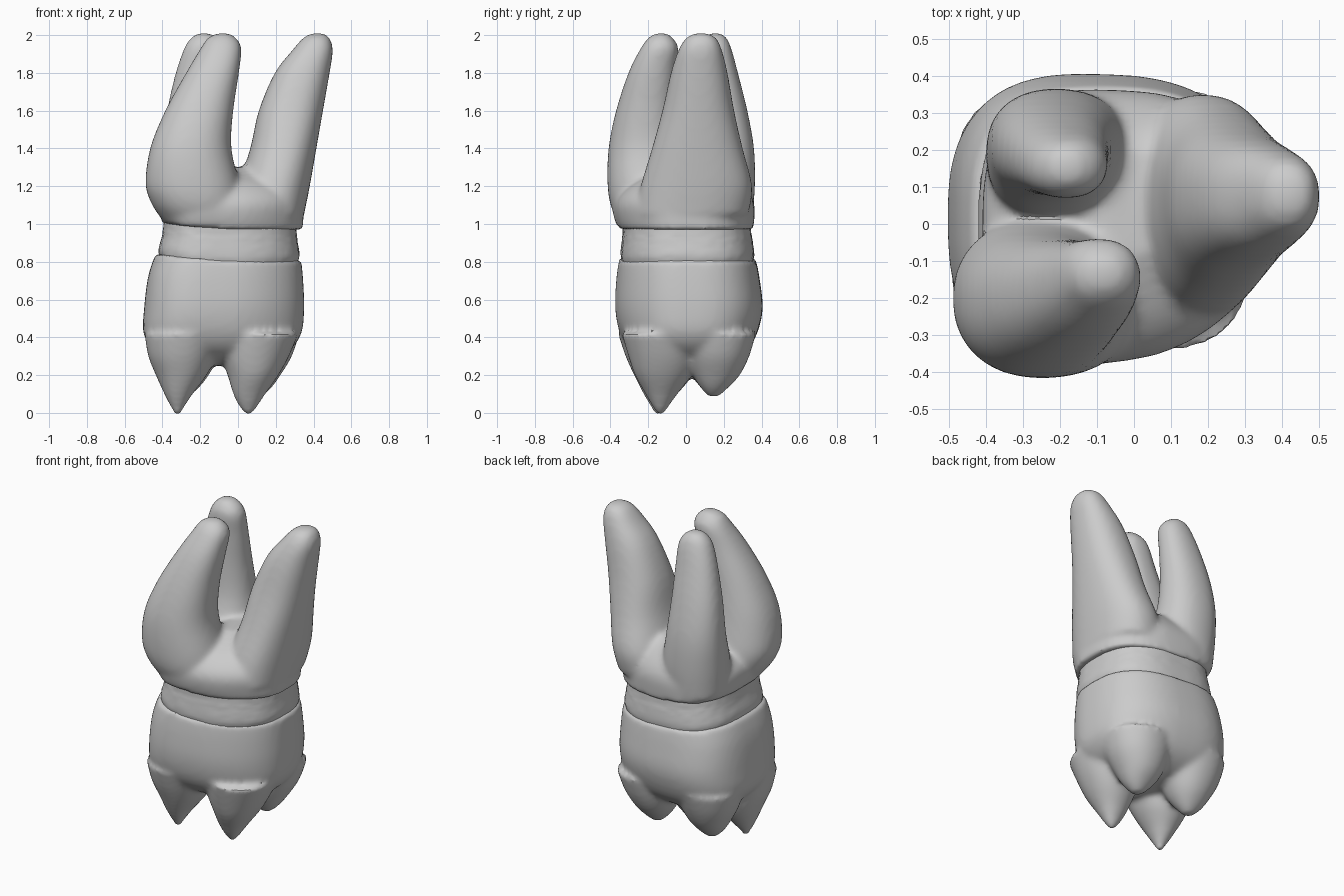
import bpy, bmesh, math, random
from mathutils import Vector

random.seed(4)
if "Cube" in bpy.data.objects:
    bpy.data.objects.remove(bpy.data.objects["Cube"], do_unlink=True)

# One plain clay colour
clay = bpy.data.materials.new("clay_grey")
clay.use_nodes = True
COLOUR = (0.6, 0.6, 0.6, 1)
clay.diffuse_color = COLOUR
clay.node_tree.nodes["Principled BSDF"].inputs["Base Color"].default_value = COLOUR


def spow(v, e):
    return math.copysign(abs(v) ** e, v)


def refine(rings, steps=4):
    """Add in-between sections along a smooth curve through the given ones."""
    pts = [Vector(r) for r in rings]
    out = []
    for i in range(len(pts) - 1):
        p0, p1, p2 = pts[max(i - 1, 0)], pts[i], pts[i + 1]
        p3 = pts[min(i + 2, len(pts) - 1)]
        for s in range(steps):
            t = s / steps
            out.append((p1 * 2 + (p2 - p0) * t + (p0 * 2 - p1 * 5 + p2 * 4 - p3) * t ** 2
                        + (p1 * 3 - p0 - p2 * 3 + p3) * t ** 3) / 2)
    return out + [pts[-1]]


def loft(bm, rings, square=1.0, taper=(0, 0), sides=64, jitter=0.0):
    """Skin rounded sections (z, x_min, x_max, y_min, y_max); taper is (front, back)."""
    loops = []
    for z, x0, x1, y0, y1 in refine(rings):
        loop = []
        for i in range(sides):
            a = 2 * math.pi * i / sides
            c, s = math.cos(a), math.sin(a)
            k = 1 + random.uniform(-jitter, jitter)
            narrow = 1 - taper[s > 0] * c
            x = (x0 + x1) / 2 + (x1 - x0) / 2 * spow(c, square) * k
            y = (y0 + y1) / 2 + (y1 - y0) / 2 * spow(s, square) * narrow * k
            # The gum line climbs on the -x side
            rise = 0.25 * min(x, 0) ** 2 * max(0, 1 - abs(z - 0.92) / 0.4)
            loop.append(bm.verts.new((x, y, z + rise)))
        loops.append(loop)
    for a, b in zip(loops, loops[1:]):
        for i in range(sides):
            j = (i + 1) % sides
            bm.faces.new((a[i], a[j], b[j], b[i]))
    bm.faces.new(loops[0][::-1])
    bm.faces.new(loops[-1])


def round_rings(rings):
    """Turn (z, cx, cy, rx, ry) into section limits."""
    return [(z, x - rx, x + rx, y - ry, y + ry) for z, x, y, rx, ry in rings]


def finish(name, bm, blend=0, angle=40):
    bmesh.ops.recalc_face_normals(bm, faces=bm.faces)
    mesh = bpy.data.meshes.new(name)
    bm.to_mesh(mesh)
    bm.free()
    ob = bpy.data.objects.new(name, mesh)
    bpy.context.collection.objects.link(ob)
    mesh.materials.append(clay)
    bpy.ops.object.select_all(action="DESELECT")
    ob.select_set(True)
    bpy.context.view_layer.objects.active = ob
    if blend:
        # Fuse overlapping lofts into one soft skin
        fuse = ob.modifiers.new("fuse", "REMESH")
        fuse.mode = "VOXEL"
        fuse.voxel_size = 0.016
        soft = ob.modifiers.new("soften", "SMOOTH")
        soft.factor = 0.5
        soft.iterations = blend
        for m in ("fuse", "soften"):
            bpy.ops.object.modifier_apply(modifier=m)
    bpy.ops.object.shade_smooth_by_angle(angle=math.radians(angle))


# Roots: a shared base with three leaning prongs
bm = bmesh.new()
loft(bm, [(0.97, -.405, .345, -.345, .355), (1.03, -.41, .345, -.365, .36),
          (1.1, -.405, .35, -.37, .36), (1.16, -.37, .33, -.34, .34),
          (1.22, -.3, .27, -.27, .3), (1.27, -.16, .18, -.16, .25),
          (1.3, -.08, .1, -.08, .2)], .74, (.28, .1))
front_prong = [(1.0, -.21, -.16, .2, .19), (1.08, -.22, -.185, .24, .21),
               (1.2, -.24, -.2, .25, .215), (1.4, -.25, -.215, .215, .195),
               (1.6, -.205, -.205, .18, .165), (1.8, -.135, -.175, .14, .13),
               (1.93, -.09, -.14, .108, .1), (1.985, -.085, -.135, .075, .065),
               (2.01, -.08, -.13, .03, .03)]
back_prong = [(1.0, -.2, .17, .19, .18), (1.2, -.205, .185, .195, .18),
              (1.4, -.22, .21, .175, .15), (1.6, -.22, .2, .155, .125),
              (1.8, -.2, .175, .13, .1), (1.93, -.18, .155, .105, .085),
              (1.985, -.18, .155, .07, .06), (2.01, -.18, .155, .03, .03)]
side_prong = [(1.05, .16, .03, .19, .3), (1.2, .19, .055, .19, .295),
              (1.4, .24, .06, .175, .24), (1.6, .28, .065, .17, .19),
              (1.8, .34, .07, .145, .15), (1.92, .395, .075, .107, .115),
              (1.985, .415, .08, .07, .08), (2.01, .42, .08, .03, .03)]
for prong, square in ((front_prong, .9), (back_prong, .9), (side_prong, .87)):
    loft(bm, round_rings(prong), square)
finish("roots", bm, 9)

# Neck: slightly rough recessed band
bm = bmesh.new()
loft(bm, [(0.78, -.41, .31, -.33, .35), (0.83, -.42, .325, -.34, .36),
          (0.9, -.402, .316, -.335, .353), (0.95, -.395, .31, -.33, .345),
          (1.02, -.39, .305, -.33, .34)], .74, (.16, .06), 96, .004)
finish("neck", bm)

# Crown: bulging body that divides into four pointed cusps
bm = bmesh.new()
loft(bm, [(0.81, -.435, .335, -.345, .37), (0.7, -.475, .345, -.36, .39),
          (0.55, -.497, .35, -.365, .405), (0.42, -.5, .335, -.34, .375),
          (0.33, -.44, .27, -.28, .32), (0.27, -.34, .16, -.18, .23),
          (0.25, -.24, .06, -.08, .13)], .76, (.2, .07))
front_right_cusp = [(.42, -.28, -.14, .215, .22), (.3, -.295, -.13, .18, .19),
                    (.2, -.3, -.12, .135, .155), (.1, -.315, -.135, .075, .09),
                    (.03, -.32, -.145, .035, .04), (-.015, -.32, -.15, .012, .012)]
front_left_cusp = [(.42, .11, -.12, .21, .22), (.3, .09, -.115, .18, .19),
                   (.2, .08, -.12, .135, .15), (.1, .06, -.13, .085, .085),
                   (.03, .055, -.135, .045, .04), (-.01, .055, -.135, .015, .015)]
back_left_cusp = [(.42, .12, .165, .205, .205), (.3, .11, .165, .175, .17),
                  (.2, .1, .16, .125, .125), (.13, .1, .15, .075, .07),
                  (.085, .1, .145, .025, .025)]
back_right_cusp = [(.42, -.275, .165, .21, .205), (.3, -.28, .16, .175, .17),
                   (.2, -.28, .155, .125, .125), (.13, -.285, .15, .075, .07),
                   (.085, -.285, .145, .025, .025)]
for cusp in (front_right_cusp, front_left_cusp, back_left_cusp, back_right_cusp):
    loft(bm, round_rings(cusp), .95)
finish("crown", bm, 8)
